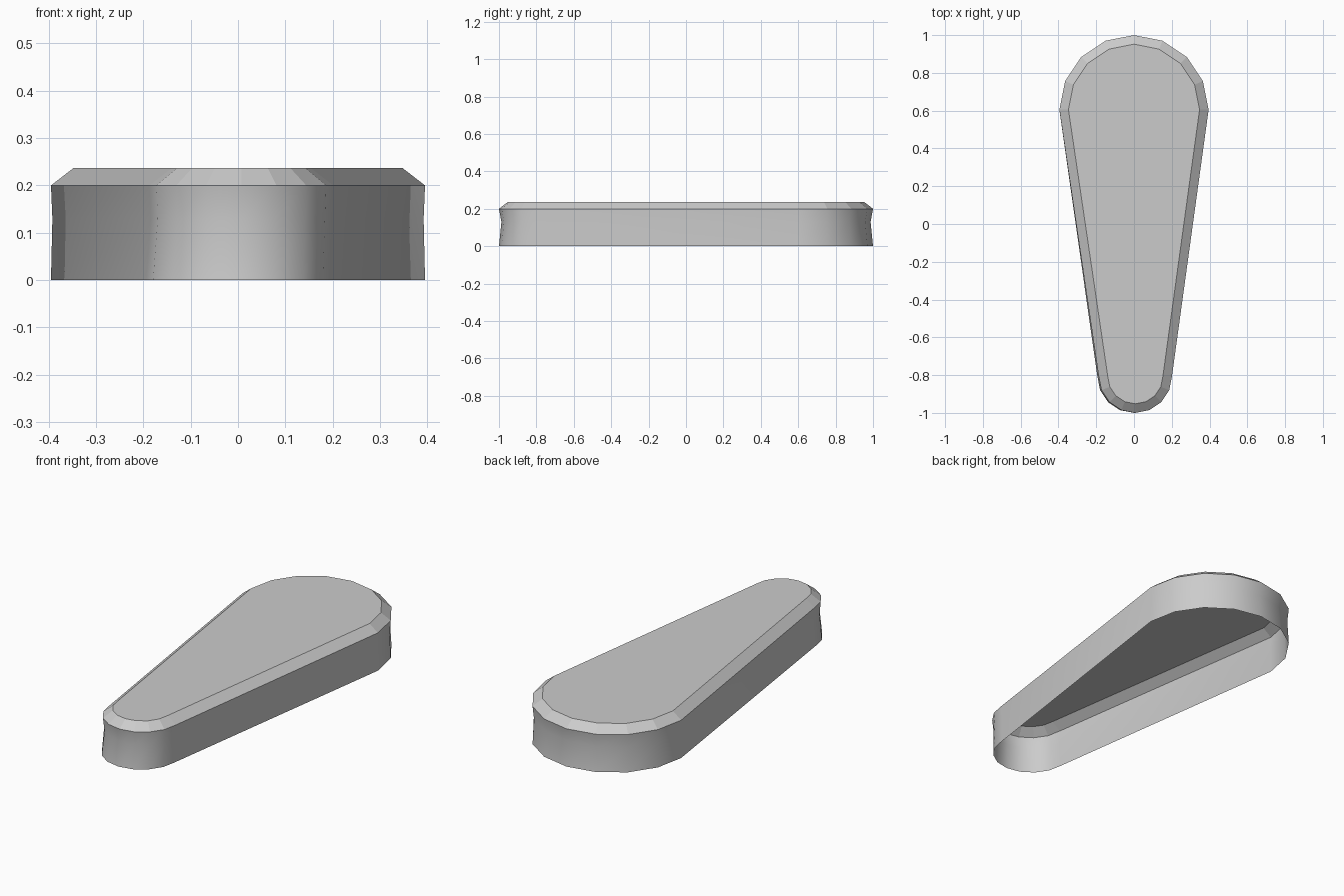
import bpy, bmesh
from math import sin, cos, pi

if "Cube" in bpy.data.objects:
    bpy.data.objects.remove(bpy.data.objects["Cube"])

SEG = 8  # segments per rounded end


def outline(inset, shift, pinch=0.0):
    """Teardrop outline: wide round end at +y, narrow round end at -y."""
    pts = []
    for cx, cy, r, start in ((0, 0.605, 0.395, 0), (shift, -0.806, 0.194, pi)):
        for i in range(SEG + 1):
            a = start + pi * i / SEG
            pts.append((cx + (r - inset) * cos(a),
                        cy + (r - inset - pinch) * sin(a)))
    return pts


def add_ring(bm, z, *args):
    return [bm.verts.new((x, y, z)) for x, y in outline(*args)]


def bridge(bm, low, high, smooth):
    n = len(low)
    for i in range(n):
        j = (i + 1) % n
        bm.faces.new((low[i], low[j], high[j], high[i])).smooth = smooth


bm = bmesh.new()
# slightly waisted wall, open underneath
base = add_ring(bm, 0.0, 0.0, 0.0)
waist = add_ring(bm, 0.13, 0.003, 0.007, 0.010)
shoulder = add_ring(bm, 0.2, 0.0, 0.007)
bridge(bm, base, waist, True)
bridge(bm, waist, shoulder, True)

# flat chamfer and top panel
rim = add_ring(bm, 0.237, 0.048, 0.007)
bridge(bm, shoulder, rim, False)
bm.faces.new(rim)

mesh = bpy.data.meshes.new("teardrop_cover")
bm.to_mesh(mesh)
bm.free()
cover = bpy.data.objects.new("teardrop_cover", mesh)
bpy.context.collection.objects.link(cover)
